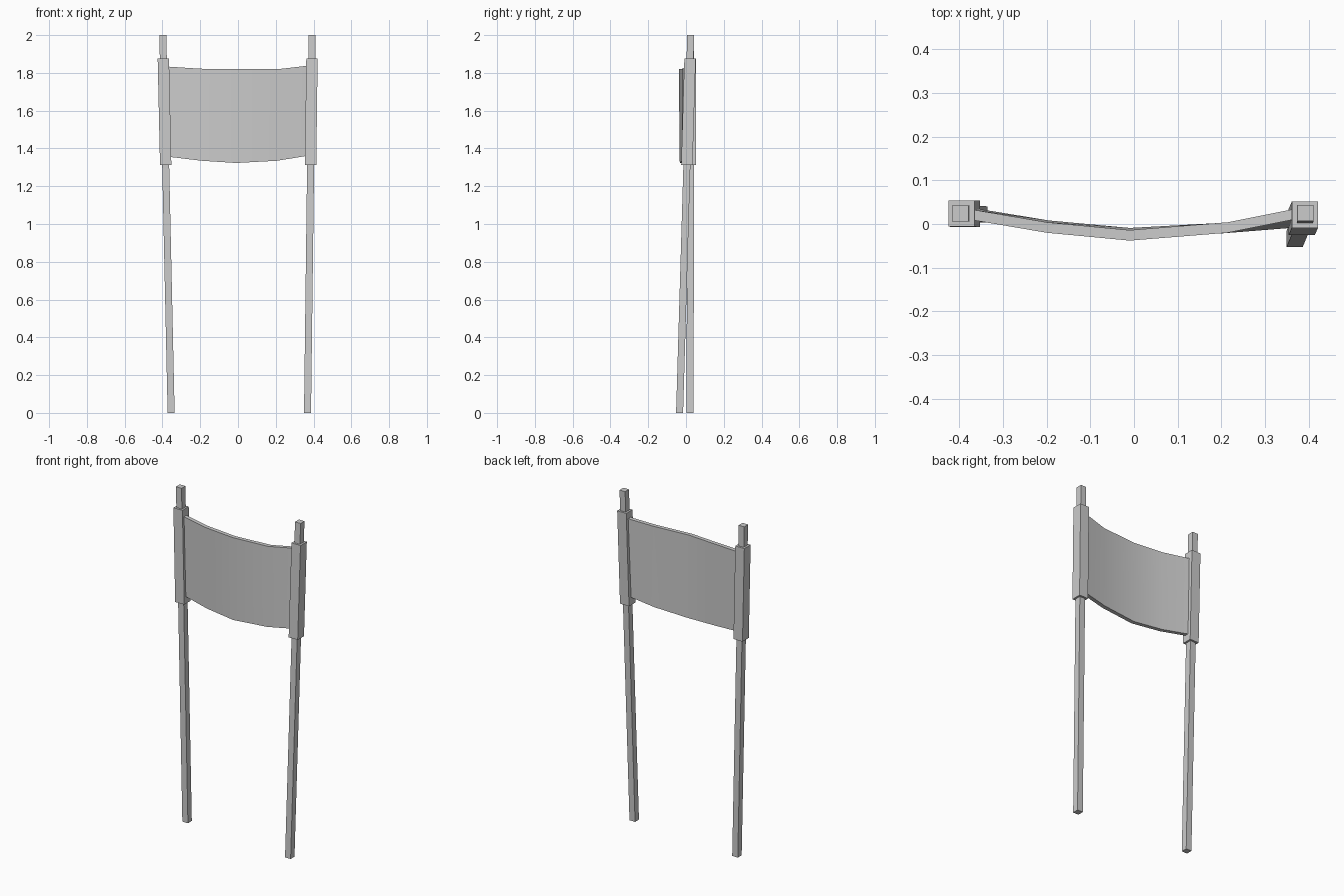
import bpy, bmesh
from mathutils import Vector

if "Cube" in bpy.data.objects:
    bpy.data.objects.remove(bpy.data.objects["Cube"])


def make_object(name, rings, smooth=False):
    """Skin a chain of four-sided rings into a closed solid."""
    bm = bmesh.new()
    loops = [[bm.verts.new(p) for p in ring] for ring in rings]
    for a, b in zip(loops, loops[1:]):
        for i in range(4):
            j = (i + 1) % 4
            bm.faces.new((a[i], a[j], b[j], b[i]))
    bm.faces.new(loops[0])
    bm.faces.new(loops[-1])
    bmesh.ops.recalc_face_normals(bm, faces=bm.faces)
    mesh = bpy.data.meshes.new(name)
    bm.to_mesh(mesh)
    bm.free()
    obj = bpy.data.objects.new(name, mesh)
    bpy.context.collection.objects.link(obj)
    if smooth:
        bpy.context.view_layer.objects.active = obj
        obj.select_set(True)
        bpy.ops.object.shade_smooth_by_angle(angle=0.6)
        obj.select_set(False)
    return obj


def square(center, half):
    return [center + Vector((sx * half, sy * half, 0))
            for sx, sy in ((-1, -1), (1, -1), (1, 1), (-1, 1))]


# Leaning poles with a thicker cloth sleeve near the top
poles = {
    "left": (Vector((-0.354, 0.022, 0)), Vector((-0.398, 0.024, 2))),
    "right": (Vector((0.368, -0.034, 0)), Vector((0.393, 0.025, 2))),
}
for side, (foot, top) in poles.items():
    make_object(f"{side}_pole", [square(foot, 0.0185), square(top, 0.0185)])
    make_object(f"{side}_sleeve",
                [square(foot.lerp(top, z / 2), 0.030) for z in (1.313, 1.876)])

# Sagging banner panel: x, top y, top z, bottom y, bottom z per column
columns = [
    (-0.370, 0.021, 1.833, 0.023, 1.355),
    (-0.200, -0.008, 1.822, -0.004, 1.335),
    (-0.010, -0.026, 1.820, -0.021, 1.323),
    (0.215, -0.008, 1.820, -0.009, 1.335),
    (0.370, 0.023, 1.838, 0.003, 1.360),
]
half = 0.012
make_object("banner", [
    [Vector((x, yt - half, zt)), Vector((x, yt + half, zt)),
     Vector((x * 0.97, yb + half, zb)), Vector((x * 0.97, yb - half, zb))]
    for x, yt, zt, yb, zb in columns], smooth=True)
